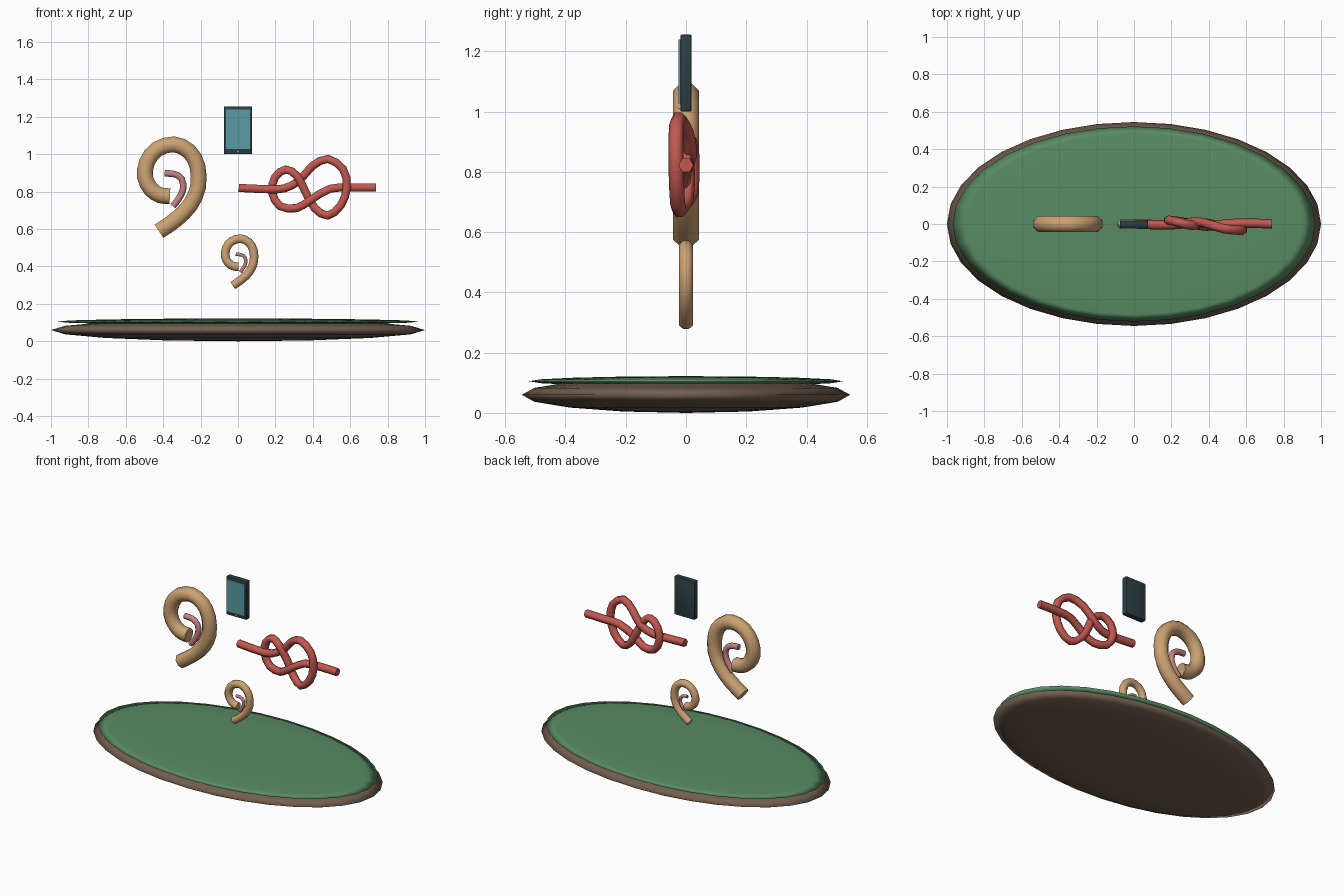
import bpy, bmesh
from math import sin, cos, pi
from mathutils import Vector

if "Cube" in bpy.data.objects:
    bpy.data.objects.remove(bpy.data.objects["Cube"])


def mat(name, rgb):
    m = bpy.data.materials.new(name)
    m.diffuse_color = (*rgb, 1)
    m.use_nodes = True
    m.node_tree.nodes["Principled BSDF"].inputs["Base Color"].default_value = m.diffuse_color
    return m


BROWN = mat("brown", (0.17, 0.115, 0.08))
GREEN = mat("green", (0.10, 0.26, 0.125))
TAN = mat("tan", (0.60, 0.36, 0.17))
PINK = mat("pink", (0.55, 0.22, 0.23))
RED = mat("red", (0.55, 0.10, 0.08))
DARK = mat("dark", (0.025, 0.05, 0.06))
SCREEN = mat("screen_blue", (0.10, 0.33, 0.38))
PALE = mat("pale", (0.7, 0.7, 0.65))


def finish(bm, name, material, angle=0.7):
    bmesh.ops.recalc_face_normals(bm, faces=bm.faces)
    me = bpy.data.meshes.new(name)
    bm.to_mesh(me)
    bm.free()
    ob = bpy.data.objects.new(name, me)
    bpy.context.collection.objects.link(ob)
    me.materials.append(material)
    bpy.ops.object.select_all(action='DESELECT')
    bpy.context.view_layer.objects.active = ob
    ob.select_set(True)
    bpy.ops.object.shade_smooth_by_angle(angle=angle)
    return ob


def disc(name, size, z, material):
    bm = bmesh.new()
    bmesh.ops.create_uvsphere(bm, u_segments=32, v_segments=8, radius=1)
    bmesh.ops.scale(bm, vec=size, verts=bm.verts)
    bmesh.ops.translate(bm, vec=(0, 0, z), verts=bm.verts)
    finish(bm, name, material, pi)


def box(name, size, loc, material, bevel=0):
    bm = bmesh.new()
    bmesh.ops.create_cube(bm, size=1)
    bmesh.ops.scale(bm, vec=size, verts=bm.verts)
    bmesh.ops.translate(bm, vec=loc, verts=bm.verts)
    if bevel:
        bmesh.ops.bevel(bm, geom=bm.edges[:], offset=bevel, segments=2,
                        profile=0.5, affect='EDGES')
    finish(bm, name, material, 0.5)


def smooth_path(pts, sub):
    """Catmull-Rom samples through the points."""
    p = [2 * pts[0] - pts[1], *pts, 2 * pts[-1] - pts[-2]]
    out = []
    for i in range(1, len(p) - 2):
        a, b, c, d = p[i - 1:i + 3]
        for k in range(sub):
            t = k / sub
            out.append(0.5 * (2 * b + (c - a) * t + (2 * a - 5 * b + 4 * c - d) * t * t
                              + (3 * b - a - 3 * c + d) * t ** 3))
    return out + [pts[-1]]


def tube(name, pts, radius, sides, material, sub=2):
    path = smooth_path([Vector(p) for p in pts], sub)
    bm = bmesh.new()
    rings = []
    for i, p in enumerate(path):
        t = (path[min(i + 1, len(path) - 1)] - path[max(i - 1, 0)]).normalized()
        n = t.cross(Vector((0, 1, 0))).normalized()
        b = n.cross(t)
        ang = [2 * pi * (k + 0.5) / sides for k in range(sides)]
        rings.append([bm.verts.new(p + radius * (n * cos(a) + b * sin(a))) for a in ang])
    for r, s in zip(rings, rings[1:]):
        for k in range(sides):
            j = (k + 1) % sides
            bm.faces.new((r[k], r[j], s[j], s[k]))
    bm.faces.new(rings[0])
    bm.faces.new(rings[-1])
    finish(bm, name, material, 1.15)


# oval base and its green top
disc("base_rim", (1.0, 0.545, 0.06), 0.06, BROWN)
disc("green_top", (0.97, 0.522, 0.017), 0.105, GREEN)

# large ear and its small copy
OUTER = [(-.422, .588), (-.33, .652), (-.257, .727), (-.214, .823), (-.217, .936),
         (-.262, 1.016), (-.342, 1.053), (-.433, 1.027), (-.487, .957),
         (-.497, .877), (-.465, .813), (-.417, .781), (-.364, .775)]
INNER = [(-.392, .898), (-.337, .893), (-.30, .866), (-.294, .813),
         (-.315, .765), (-.348, .722)]
for label, s, cx, top in (("large", 1, -.353, 1.096), ("small", .54, .009, .572)):
    for part, pts, r, m in (("ear_rim", OUTER, .046, TAN), ("ear_fold", INNER, .019, PINK)):
        tube(f"{label}_{part}",
             [(cx + s * (x + .353), 0, top + s * (z - 1.096)) for x, z in pts],
             r * s, 8, m)

# knotted rope, written as (x, y, z)
KNOT = [(.005, 0, .82), (.16, -.005, .813), (.25, 0, .818), (.33, .012, .861),
        (.395, 0, .935), (.48, -.025, .975), (.562, -.033, .92), (.582, -.033, .823),
        (.55, -.03, .727), (.48, -.022, .672), (.41, 0, .712), (.36, .005, .80),
        (.315, -.008, .885), (.255, .005, .918), (.198, .018, .877), (.182, .02, .797),
        (.225, .015, .722), (.315, 0, .712), (.39, -.012, .757), (.49, 0, .815),
        (.60, .005, .822), (.738, 0, .822)]
tube("knotted_rope", KNOT, .025, 6, RED)

# phone
box("phone_body", (.152, .038, .256), (0, 0, 1.128), DARK, .006)
box("phone_screen", (.13, .008, .212), (0, -.021, 1.133), SCREEN)
bm = bmesh.new()
bmesh.ops.create_uvsphere(bm, u_segments=12, v_segments=8, radius=.006)
bmesh.ops.translate(bm, vec=(0, -.019, 1.014), verts=bm.verts)
finish(bm, "phone_button", PALE)
